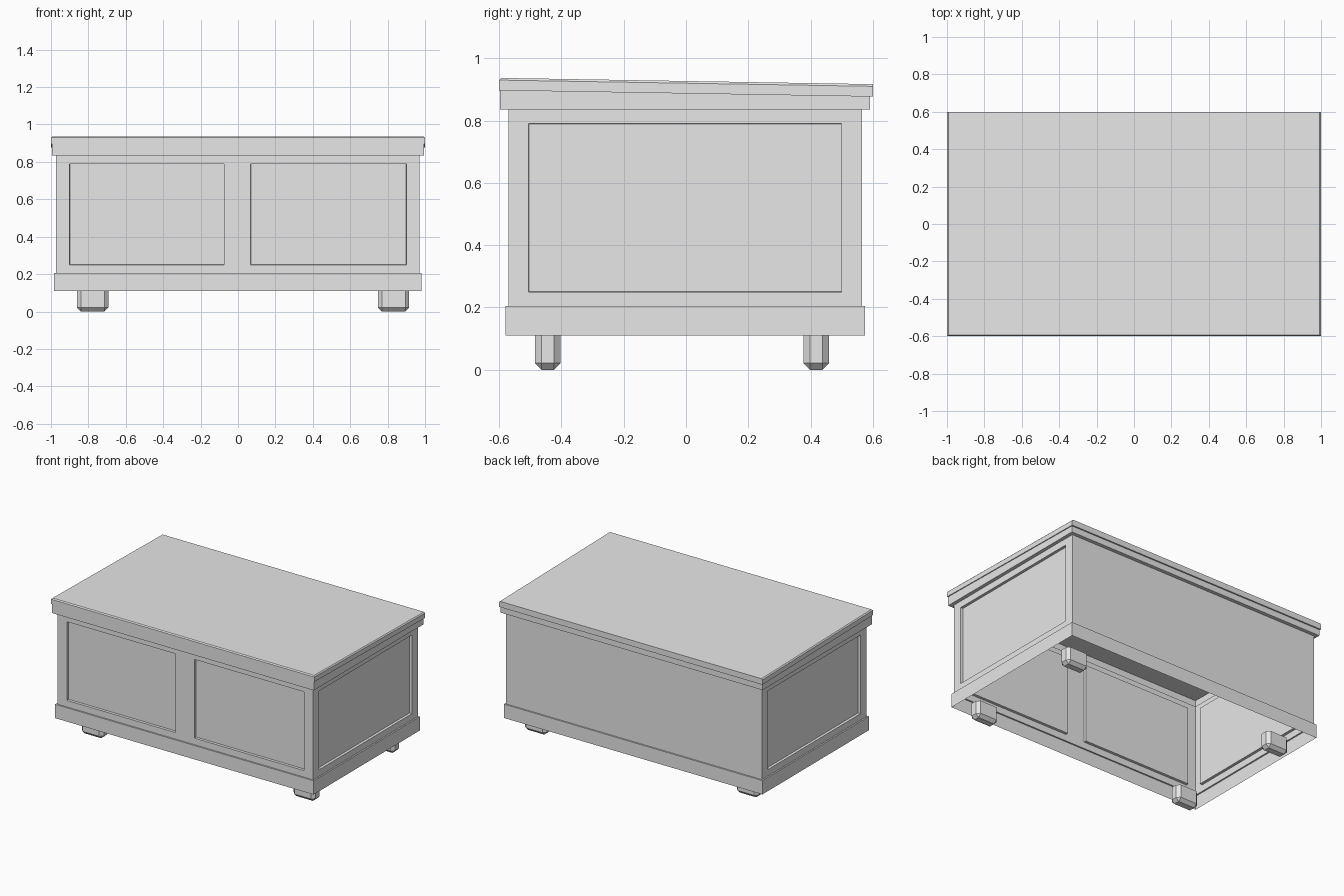
import bpy
import bmesh
from mathutils import Matrix, Vector

if "Cube" in bpy.data.objects:
    bpy.data.objects.remove(bpy.data.objects["Cube"])

GREY = bpy.data.materials.new("plain_grey")
GREY.use_nodes = True
GREY.diffuse_color = (0.8, 0.8, 0.8, 1)
GREY.node_tree.nodes["Principled BSDF"].inputs["Base Color"].default_value = (0.8, 0.8, 0.8, 1)

SLOPE = -0.0167  # the lid falls slightly towards the back


def finish(name, bm):
    mesh = bpy.data.meshes.new(name)
    bm.to_mesh(mesh)
    bm.free()
    mesh.materials.append(GREY)
    obj = bpy.data.objects.new(name, mesh)
    bpy.context.collection.objects.link(obj)
    return obj


def loft(rings, cap=False):
    """Skin rectangular rings given as (x0, x1, y0, y1, z, slope)."""
    bm = bmesh.new()
    loops = []
    for x0, x1, y0, y1, z, slope in rings:
        corners = ((x0, y0), (x1, y0), (x1, y1), (x0, y1))
        loops.append([bm.verts.new((x, y, z + slope * y)) for x, y in corners])
    for low, high in zip(loops, loops[1:]):
        for i in range(4):
            j = (i + 1) % 4
            bm.faces.new((low[i], low[j], high[j], high[i]))
    if cap:
        bm.faces.new(loops[0][::-1])
        bm.faces.new(loops[-1])
    return bm


# Outlines of the parts: x0, x1, y0, y1
BASE = (-0.983, 0.98, -0.58, 0.575)
BODY = (-0.973, 0.97, -0.57, 0.565)
BAND = (-0.995, 0.994, -0.597, 0.59)
LID = (-1.0, 1.0, -0.6, 0.6)

# Base skirt, open underneath, with a narrow ledge on top
finish("base_skirt", loft([(*BASE, 0.11, 0), (*BASE, 0.205, 0), (*BODY, 0.205, 0)]))

# Body shell with recessed panels: two in front, one on each side
PANELS_X = ((-0.90, -0.075), (0.068, 0.90))
PANEL_Y = (-0.505, 0.50)
PANEL_Z = (0.25, 0.79)
bm = loft([(*BODY, 0.205, 0), (*BODY, 0.835, 0)])
cuts = [(0, x) for pair in PANELS_X for x in pair]
cuts += [(1, y) for y in PANEL_Y] + [(2, z) for z in PANEL_Z]
for axis, value in cuts:
    normal = Vector((0, 0, 0))
    normal[axis] = 1
    bmesh.ops.bisect_plane(bm, geom=bm.verts[:] + bm.edges[:] + bm.faces[:],
                           plane_co=normal * value, plane_no=normal)
bm.normal_update()


def is_panel(face):
    c, n = face.calc_center_median(), face.normal
    if not PANEL_Z[0] < c.z < PANEL_Z[1]:
        return False
    if n.y < -0.9:
        return any(a < c.x < b for a, b in PANELS_X)
    return abs(n.x) > 0.9 and PANEL_Y[0] < c.y < PANEL_Y[1]


panels = [f for f in bm.faces if is_panel(f)]
bmesh.ops.inset_individual(bm, faces=panels, thickness=0.001, depth=-0.018)
finish("body", bm)

# Band under the lid
finish("upper_band", loft([(*BODY, 0.835, 0), (*BAND, 0.835, 0), (*BAND, 0.887, SLOPE)]))

# Sloping lid, chamfered on the front and sides
x0, x1, y0, y1 = LID
c = 0.007
finish("lid", loft([(*LID, 0.887, SLOPE), (*LID, 0.92, SLOPE),
                    (x0 + c, x1 - c, y0 + c, y1, 0.927, SLOPE)], cap=True))

# Chamfered feet
for side, x in (("right", -0.777), ("left", 0.832)):
    for end, y in (("front", -0.444), ("back", 0.418)):
        bm = bmesh.new()
        bmesh.ops.create_cube(bm, size=1, matrix=Matrix.Translation((x, y, 0.055))
                              @ Matrix.Diagonal((0.167, 0.083, 0.11, 1)))
        edges = [e for e in bm.edges if min(v.co.z for v in e.verts) < 0.05]
        bmesh.ops.bevel(bm, geom=edges, offset=0.021, segments=1, affect='EDGES')
        finish(f"{end}_{side}_foot", bm)
